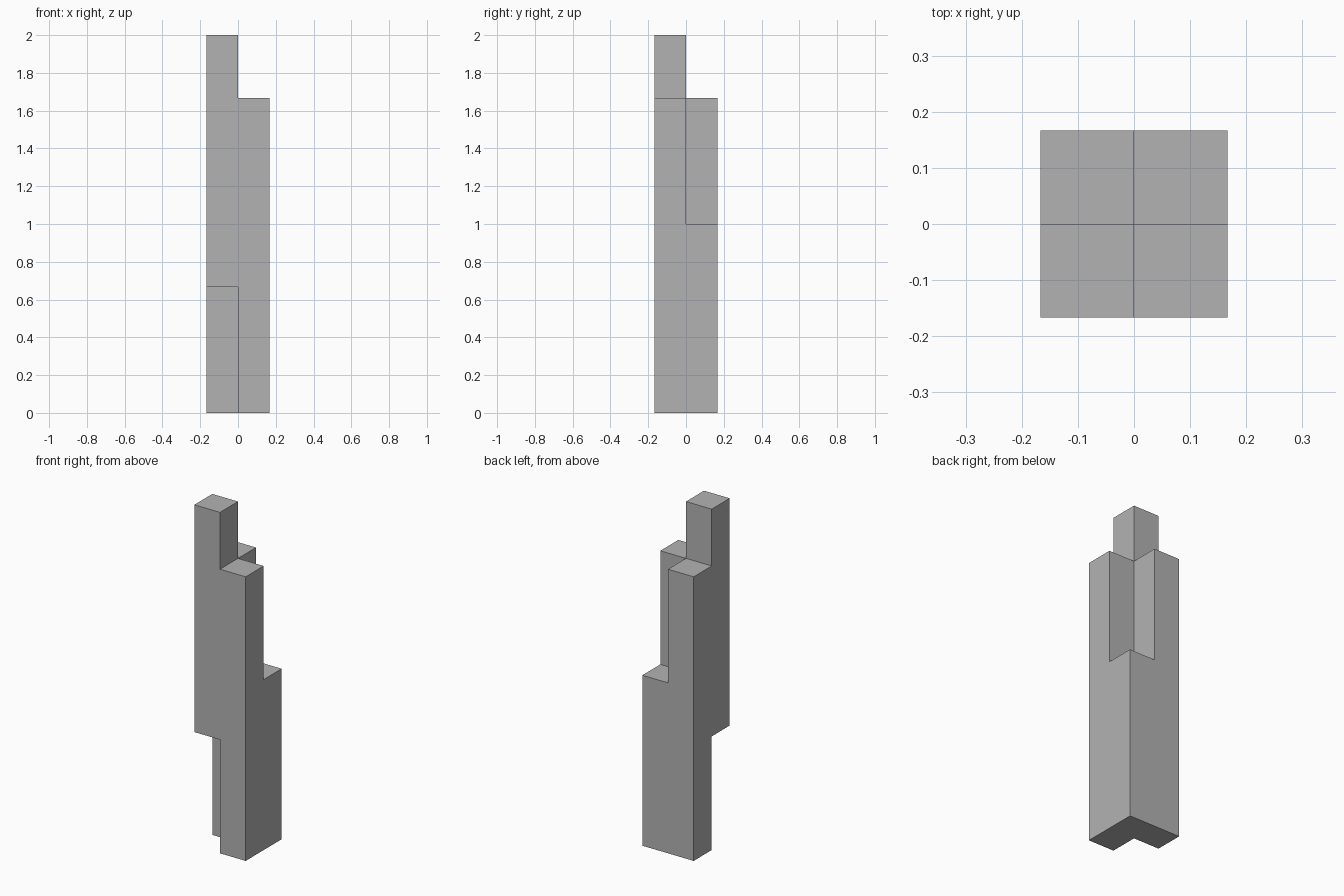
import bpy
import bmesh

cube = bpy.data.objects.get("Cube")
if cube:
    bpy.data.objects.remove(cube, do_unlink=True)

# One flat grey for the whole post
grey = bpy.data.materials.new("mid_grey")
grey.use_nodes = True
colour = (0.45, 0.45, 0.45, 1)
grey.diffuse_color = colour
grey.node_tree.nodes["Principled BSDF"].inputs["Base Color"].default_value = colour

# Four square columns, each spanning a range of height levels
SIDE = 1 / 6
LEVELS = [0, 2 / 3, 1, 5 / 3, 2]
COLUMNS = {
    (0, 0): (1, 4),  # raised front right column
    (1, 0): (0, 3),  # front left column
    (0, 1): (0, 3),  # back right column
    (1, 1): (0, 2),  # short back left column
}
cells = {(i, j, k) for (i, j), (low, high) in COLUMNS.items()
         for k in range(low, high)}

# Keep only the outer walls, so the columns form one closed solid
bm = bmesh.new()
for cell in cells:
    for axis in range(3):
        for side in (0, 1):
            neighbour = list(cell)
            neighbour[axis] += 2 * side - 1
            if tuple(neighbour) in cells:
                continue
            corners = []
            for a, b in ((0, 0), (1, 0), (1, 1), (0, 1)):
                p = list(cell)
                p[axis] += side
                p[(axis + 1) % 3] += a
                p[(axis + 2) % 3] += b
                corners.append(bm.verts.new(
                    ((p[0] - 1) * SIDE, (p[1] - 1) * SIDE, LEVELS[p[2]])))
            bm.faces.new(corners if side else corners[::-1])

# Weld the walls and merge coplanar panels
bmesh.ops.remove_doubles(bm, verts=bm.verts[:], dist=0.0001)
bmesh.ops.dissolve_limit(bm, angle_limit=0.01, verts=bm.verts[:], edges=bm.edges[:])
bmesh.ops.recalc_face_normals(bm, faces=bm.faces[:])

mesh = bpy.data.meshes.new("stepped_post")
bm.to_mesh(mesh)
bm.free()
mesh.materials.append(grey)
post = bpy.data.objects.new("stepped_post", mesh)
bpy.context.collection.objects.link(post)
